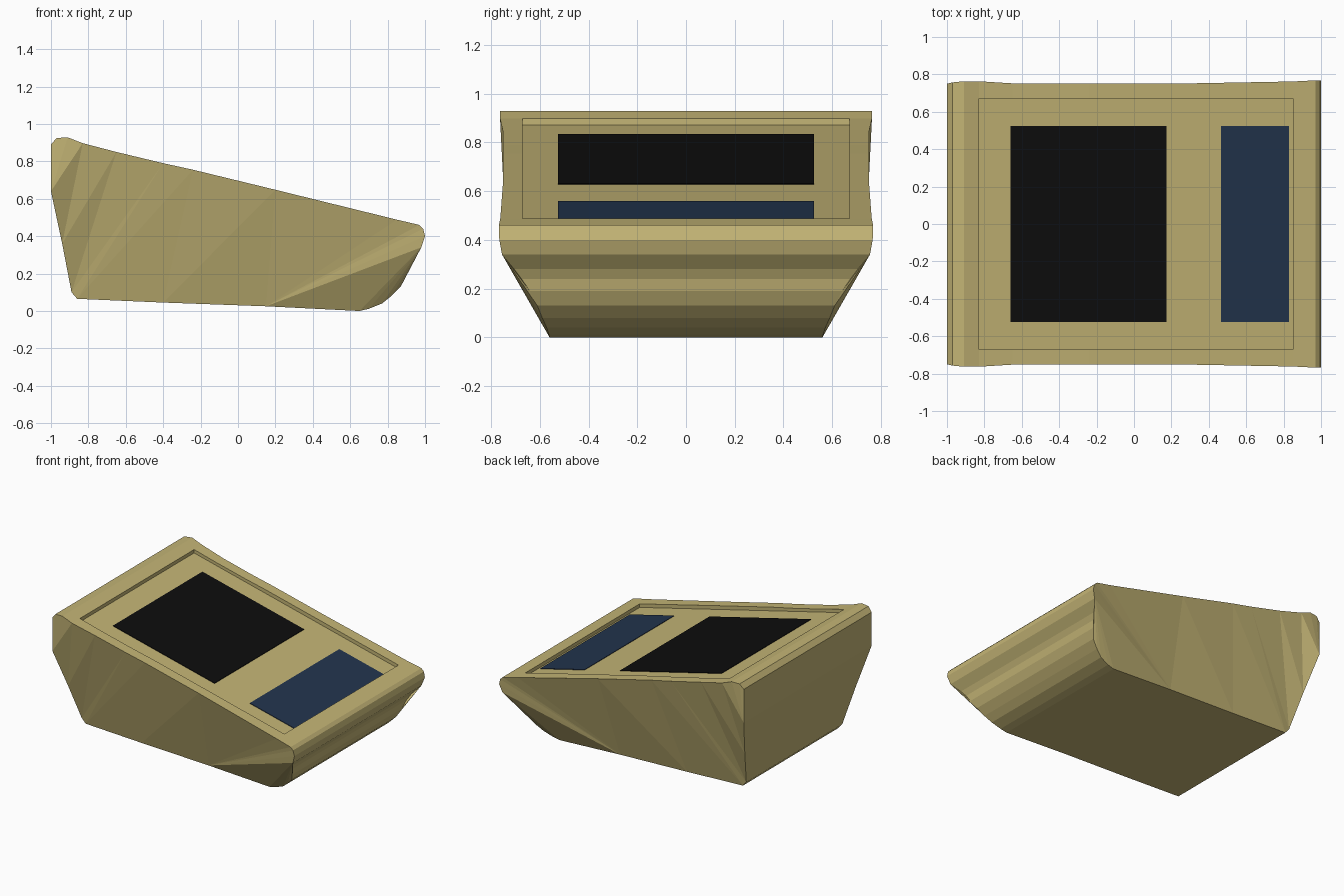
import bpy, bmesh

if "Cube" in bpy.data.objects:
    bpy.data.objects.remove(bpy.data.objects["Cube"])

def material(name, rgb):
    m = bpy.data.materials.new(name)
    m.diffuse_color = (*rgb, 1)
    m.use_nodes = True
    m.node_tree.nodes["Principled BSDF"].inputs["Base Color"].default_value = m.diffuse_color
    return m

tan = material("tan_plastic", (0.55, 0.46, 0.18))
black = material("black_screen", (0.004, 0.004, 0.004))
blue = material("blue_keys", (0.016, 0.034, 0.075))

# Side profile as (x, z, half width): top chain and underside chain, back to front
top = [(-1, .89, .75), (-.97, .925, .757), (-.91, .928, .763), (-.83, .897, .763),
       (-.65, .85, .752), (-.4, .79, .75), (-.24, .755, .75), (.2, .648, .75),
       (.85, .488, .762), (.97, .46, .768), (.99, .44, .768), (1, .40, .766), (.98, .34, .755)]
under = [(-1, .64, .75), (-.94, .36, .652), (-.89, .10, .563), (-.86, .065, .56),
         (-.4, .045, .56), (.15, .025, .56), (.65, 0, .56), (.70, .012, .563),
         (.77, .04, .572), (.82, .08, .59), (.87, .13, .61), (.90, .19, .64),
         (.91, .24, .675), (.93, .28, .705)]
FIRST, LAST = 3, 8          # top points bounding the recess
INNER = .67                 # half width of the recess

def floor_z(x):
    return .669 - .244 * x

# Wedge-shaped case with recessed top
bm = bmesh.new()
T, U, rim, floor = {}, {}, {}, {}
for s in (-1, 1):
    T[s] = [bm.verts.new((x, s * w, z)) for x, z, w in top]
    U[s] = [bm.verts.new((x, s * w, z)) for x, z, w in under]
    inner = top[FIRST:LAST + 1]
    rim[s] = [bm.verts.new((x, s * INNER, z)) for x, z, w in inner]
    floor[s] = [bm.verts.new((x, s * INNER, floor_z(x))) for x, z, w in inner]

# strips running across the width
ring = {s: T[s] + U[s][::-1] for s in (-1, 1)}
n = len(ring[1])
for i in range(n):
    if not FIRST <= i < LAST:
        j = (i + 1) % n
        bm.faces.new((ring[-1][i], ring[-1][j], ring[1][j], ring[1][i]))

# tapered sides, fanned from the underside points to the top edge
ends = [3, 4, 5, 6, 7] + [12] * (len(under) - 5)
for s in (-1, 1):
    start = 0
    for k, end in enumerate(ends):
        for i in range(start, end):
            bm.faces.new((U[s][k], T[s][i], T[s][i + 1]))
        if k + 1 < len(under):
            bm.faces.new((U[s][k], U[s][k + 1], T[s][end]))
        start = end
    # raised side rims and recess walls
    for i in range(LAST - FIRST):
        a, b = T[s][FIRST + i], T[s][FIRST + i + 1]
        bm.faces.new((a, b, rim[s][i + 1], rim[s][i]))
        bm.faces.new((rim[s][i], rim[s][i + 1], floor[s][i + 1], floor[s][i]))

# recess floor and end walls
for i in range(LAST - FIRST):
    bm.faces.new((floor[-1][i], floor[-1][i + 1], floor[1][i + 1], floor[1][i]))
for e, t in ((0, FIRST), (-1, LAST)):
    bm.faces.new((rim[-1][e], rim[1][e], floor[1][e], floor[-1][e]))
    bm.faces.new((T[-1][t], rim[-1][e], rim[1][e], T[1][t]))
bmesh.ops.recalc_face_normals(bm, faces=bm.faces[:])
mesh = bpy.data.meshes.new("case")
bm.to_mesh(mesh)
bm.free()
mesh.materials.append(tan)
bpy.context.collection.objects.link(bpy.data.objects.new("case", mesh))

# Thin sloping panels lying on the recess floor
def panel(name, x0, x1, half, mat):
    bm = bmesh.new()
    bmesh.ops.create_cube(bm, size=1)
    for v in bm.verts:
        x = x0 if v.co.x < 0 else x1
        v.co = (x, half * (1 if v.co.y > 0 else -1),
                floor_z(x) + (.004 if v.co.z > 0 else -.004))
    mesh = bpy.data.meshes.new(name)
    bm.to_mesh(mesh)
    bm.free()
    mesh.materials.append(mat)
    bpy.context.collection.objects.link(bpy.data.objects.new(name, mesh))

panel("screen", -.66, .175, .525, black)
panel("keypad", .465, .83, .525, blue)
